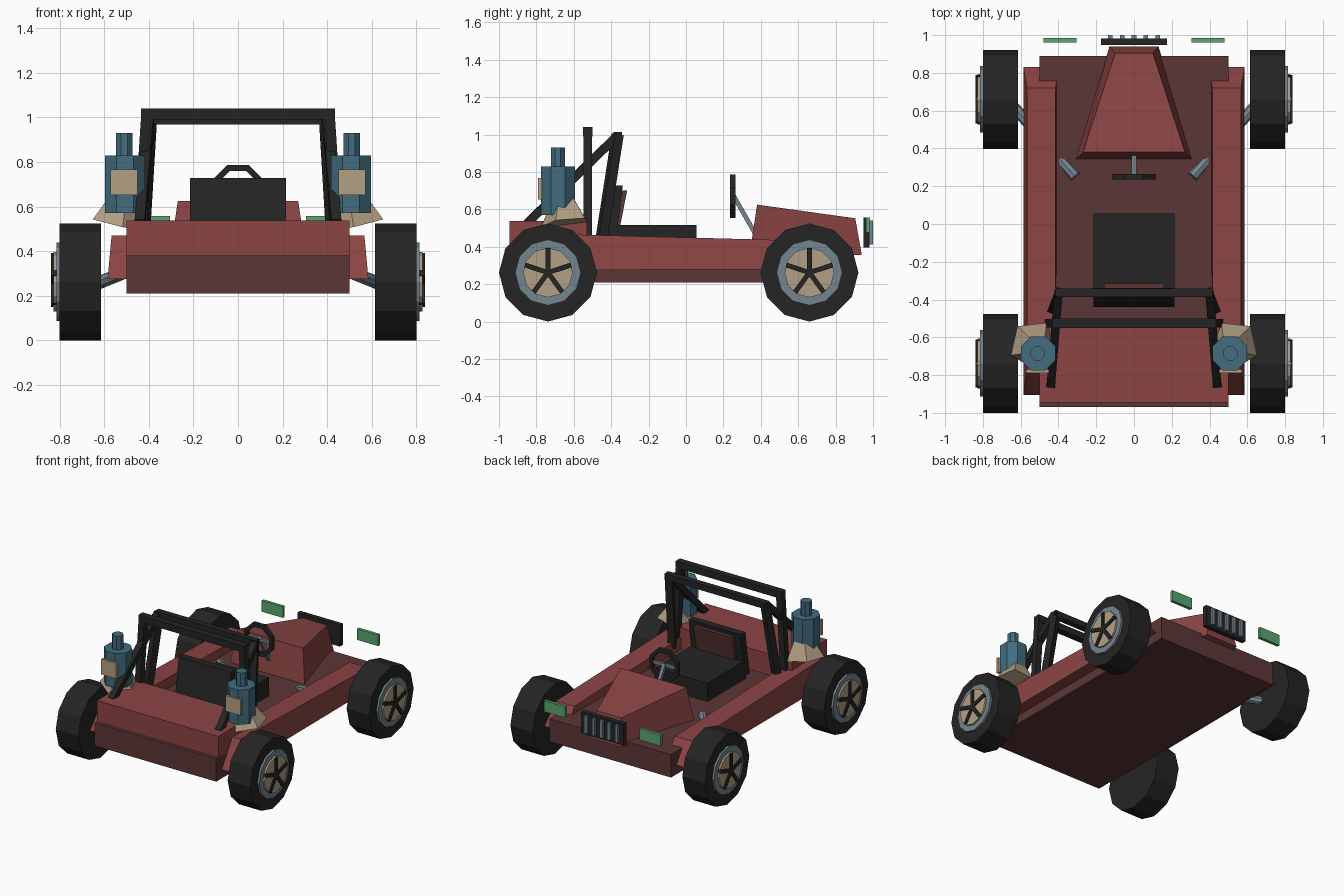
import bpy, bmesh, math
from mathutils import Vector, Matrix

if "Cube" in bpy.data.objects:
    bpy.data.objects.remove(bpy.data.objects["Cube"])


def material(name, rgb):
    m = bpy.data.materials.new(name)
    m.diffuse_color = (*rgb, 1)
    m.use_nodes = True
    m.node_tree.nodes["Principled BSDF"].inputs["Base Color"].default_value = m.diffuse_color
    return m


RED = material("body red", (0.262, 0.058, 0.058))
MAROON = material("dark maroon", (0.107, 0.037, 0.037))
BLACK = material("black", (0.018, 0.018, 0.018))
TEAL = material("teal", (0.054, 0.15, 0.21))
TAN = material("tan", (0.45, 0.35, 0.23))
STEEL = material("steel grey", (0.17, 0.235, 0.28))
GREEN = material("lamp green", (0.10, 0.376, 0.16))


def finish(name, bm, mat):
    bmesh.ops.recalc_face_normals(bm, faces=bm.faces[:])
    me = bpy.data.meshes.new(name)
    bm.to_mesh(me)
    bm.free()
    me.materials.append(mat)
    ob = bpy.data.objects.new(name, me)
    bpy.context.collection.objects.link(ob)
    return ob


def box(name, x, y, z, mat):
    bm = bmesh.new()
    c = [(a + b) / 2 for a, b in (x, y, z)]
    d = [b - a for a, b in (x, y, z)]
    bmesh.ops.create_cube(bm, size=1, matrix=Matrix.Translation(c) @ Matrix.Diagonal((*d, 1)))
    return finish(name, bm, mat)


def loft(name, a, b, mat):
    """Solid between two matching loops of points."""
    bm = bmesh.new()
    va, vb = [bm.verts.new(p) for p in a], [bm.verts.new(p) for p in b]
    n = len(a)
    bm.faces.new(va)
    bm.faces.new(vb)
    for i in range(n):
        j = (i + 1) % n
        bm.faces.new((va[i], va[j], vb[j], vb[i]))
    return finish(name, bm, mat)


def tube(name, p, q, r1, mat, sides=12, r2=None, spin=0.0):
    """Cylinder or cone frustum from p to q."""
    p, q = Vector(p), Vector(q)
    rot = (q - p).to_track_quat('Z', 'Y').to_matrix().to_4x4()
    bm = bmesh.new()
    bmesh.ops.create_cone(bm, cap_ends=True, segments=sides, radius1=r1,
                          radius2=r1 if r2 is None else r2, depth=(q - p).length,
                          matrix=Matrix.Translation((p + q) / 2) @ rot @ Matrix.Rotation(spin, 4, 'Z'))
    return finish(name, bm, mat)


def bar(name, p, q, w, mat):
    """Square bar from p to q."""
    return tube(name, p, q, w * 0.7071, mat, sides=4, spin=math.pi / 4)


# Hull and rear deck
box("hull_floor", (-.5, .5), (-.97, .89), (.21, .38), MAROON)
box("rear_deck", (-.5, .5), (-.945, -.53), (.375, .537), RED)

# Tapered nose
loft("nose",
     [(-.31, .34, .355), (.31, .34, .355), (.13, .94, .355), (-.13, .94, .355)],
     [(-.27, .38, .625), (.27, .38, .625), (.10, .905, .552), (-.10, .905, .552)], RED)

# Grille with vertical bars
box("grille", (-.175, .175), (.948, .982), (.395, .555), BLACK)
for i in range(5):
    x = (i - 2) * .063
    box(f"grille_bar_{i + 1}", (x - .012, x + .012), (.975, 1.0), (.412, .54), STEEL)

# Seat
box("seat_base", (-.215, .215), (-.40, .055), (.375, .517), BLACK)
loft("seat_back",
     [(-.215, -.44, .40), (.215, -.44, .40), (.215, -.38, .40), (-.215, -.38, .40)],
     [(-.215, -.39, .727), (.215, -.39, .727), (.215, -.338, .727), (-.215, -.338, .727)], BLACK)
loft("seat_pad",
     [(-.16, -.375, .51), (.16, -.375, .51), (.16, -.352, .51), (-.16, -.352, .51)],
     [(-.16, -.345, .70), (.16, -.345, .70), (.16, -.315, .70), (-.16, -.315, .70)], MAROON)

# Steering wheel, crossbar and column
SW = Vector((0, .25, .67))
ring = []
for k in range(9):
    a = math.pi / 8 + k * math.pi / 4
    ring.append([(SW.x + r * math.cos(a), SW.y + dy, SW.z + r * math.sin(a))
                 for r, dy in ((.125, -.015), (.125, .015), (.097, .015), (.097, -.015))])
for k in range(8):
    loft(f"steering_rim_{k + 1}", ring[k], ring[k + 1], BLACK)
bar("steering_spoke", (-.1, .25, .67), (.1, .25, .67), .02, STEEL)
bar("steering_column", (0, .25, .68), (0, .37, .47), .024, STEEL)

# Roll cage cross bars
bar("cage_rear_top", (-.435, -.525, 1.015), (.435, -.525, 1.015), .05, BLACK)
bar("cage_front_top", (-.415, -.365, .99), (.415, -.365, .99), .045, BLACK)

for s, side in ((-1, "left"), (1, "right")):
    # Side pod with sloped ends
    def pod(x_bottom, x_top):
        return [(s * x_bottom, -.905, .275), (s * x_bottom, .83, .28),
                (s * x_top, .72, .43), (s * x_top, -.78, .47)]
    loft(f"{side}_side_pod", pod(.40, .415), pod(.585, .567), RED)

    # Head lamp
    box(f"{side}_head_lamp", sorted((s * .305, s * .48)), (.962, .985), (.475, .557), GREEN)

    # Roll cage legs and rear brace
    bar(f"{side}_cage_rear_leg", (s * .41, -.525, 1.03), (s * .45, -.525, .42), .046, BLACK)
    bar(f"{side}_cage_front_leg", (s * .395, -.365, 1.0), (s * .43, -.455, .42), .05, BLACK)
    bar(f"{side}_cage_brace", (s * .40, -.365, .995), (s * .44, -.85, .525), .045, BLACK)

    # Exhaust tower: tilted foot, drum, pipe and plate
    tube(f"{side}_tower_foot", (s * .53, -.64, .525), (s * .505, -.655, .655), .135, TAN, 5, .065,
         spin=.3 * s)
    tube(f"{side}_tower_drum", (s * .507, -.685, .57), (s * .507, -.685, .828), .098, TEAL, 8,
         spin=math.pi / 8)
    tube(f"{side}_tower_pipe", (s * .51, -.685, .82), (s * .51, -.685, .93), .04, TEAL, 8,
         spin=math.pi / 8)
    box(f"{side}_tower_plate", sorted((s * .45, s * .573)), (-.79, -.77), (.652, .767), TAN)

    # Front suspension strut
    tube(f"{side}_front_strut", (s * .31, .25, .385), (s * .68, .67, .235), .03, STEEL, 8)

    # Wheels
    for wy, end in ((-.738, "rear"), (.66, "front")):
        n = f"{side}_{end}"
        c = lambda x: (s * x, wy, .262)
        tube(f"{n}_tyre", c(.615), c(.80), .262, BLACK, 12)
        tube(f"{n}_rim", c(.79), c(.815), .176, STEEL, 12)
        tube(f"{n}_hub", c(.80), c(.828), .133, TAN, 12)
        for k in range(5):
            a = math.pi / 2 + k * math.tau / 5
            tip = (s * .825, wy + .13 * math.cos(a), .262 + .13 * math.sin(a))
            bar(f"{n}_spoke_{k + 1}", c(.825), tip, .026, BLACK)
